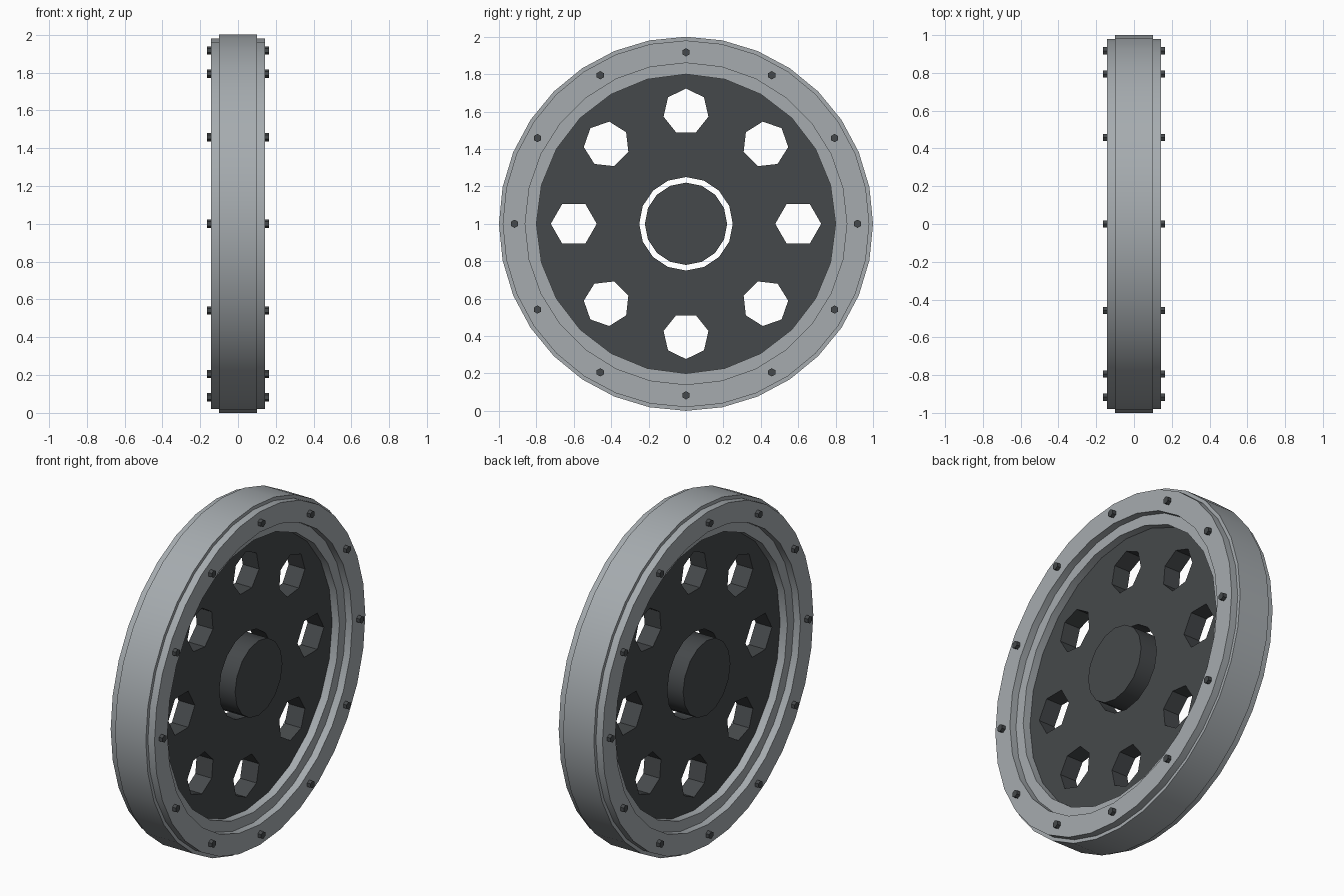
import bpy, bmesh
from math import sin, cos, pi, radians

if "Cube" in bpy.data.objects:
    bpy.data.objects.remove(bpy.data.objects["Cube"])


def material(name, rgb):
    m = bpy.data.materials.new(name)
    m.diffuse_color = (*rgb, 1)
    m.use_nodes = True
    m.node_tree.nodes["Principled BSDF"].inputs["Base Color"].default_value = m.diffuse_color
    return m


STEEL = material("steel", (0.38, 0.41, 0.43))
DARK = material("dark_metal", (0.06, 0.066, 0.07))
CZ = 1.0  # axle height


def loop(r, sides, cy=0.0, cz=0.0, phase=pi / 2):
    return [(cy + r * cos(phase + 2 * pi * i / sides),
             cz + r * sin(phase + 2 * pi * i / sides)) for i in range(sides)]


def plate(name, loops, x, half, mat):
    """Outline with holes, extruded along the axle: x - half to x + half."""
    cu = bpy.data.curves.new(name, 'CURVE')
    cu.dimensions, cu.fill_mode, cu.extrude = '2D', 'BOTH', half
    for pts in loops:
        s = cu.splines.new('POLY')
        s.points.add(len(pts) - 1)
        for p, (a, b) in zip(s.points, pts):
            p.co = (a, b, 0, 1)
        s.use_cyclic_u = True
    tmp = bpy.data.objects.new(name + "_outline", cu)
    bpy.context.collection.objects.link(tmp)
    dg = bpy.context.evaluated_depsgraph_get()
    me = bpy.data.meshes.new_from_object(tmp.evaluated_get(dg))
    bpy.data.objects.remove(tmp)
    bm = bmesh.new()
    bm.from_mesh(me)
    bmesh.ops.remove_doubles(bm, verts=bm.verts, dist=1e-4)
    for v in bm.verts:  # local (x, y, z) -> world (y, z, x)
        v.co = (v.co.z + x, v.co.x, v.co.y + CZ)
    bmesh.ops.recalc_face_normals(bm, faces=bm.faces)
    bm.to_mesh(me)
    bm.free()
    me.materials.clear()
    me.materials.append(mat)
    ob = bpy.data.objects.new(name, me)
    bpy.context.collection.objects.link(ob)
    bpy.ops.object.select_all(action='DESELECT')
    ob.select_set(True)
    bpy.context.view_layer.objects.active = ob
    bpy.ops.object.shade_smooth_by_angle(angle=radians(30))
    return ob


# Rim
plate("rim", [loop(1.0, 32), loop(0.8, 24)], 0, 0.1, STEEL)

# Web disc with lightening holes and a central bore
holes = []
for k in range(8):
    a = k * pi / 4
    holes.append(loop(0.123, 6 if k % 4 == 0 else 7, 0.6 * cos(a), 0.6 * sin(a), a))
plate("web_disc", [loop(0.82, 24), loop(0.25, 16)] + holes, 0, 0.053, DARK)

# Hub
plate("hub", [loop(0.22, 16)], 0, 0.135, DARK)

# Side flanges and their bolts
for side, s in (("right", 1), ("left", -1)):
    plate("flange_" + side, [loop(0.98, 32), loop(0.86, 28)], s * 0.12, 0.0225, STEEL)
    for k in range(12):
        a = k * pi / 6
        plate(f"bolt_{side}_{k + 1}",
              [loop(0.022, 6, 0.917 * cos(a), 0.917 * sin(a))], s * 0.15, 0.0145, DARK)
